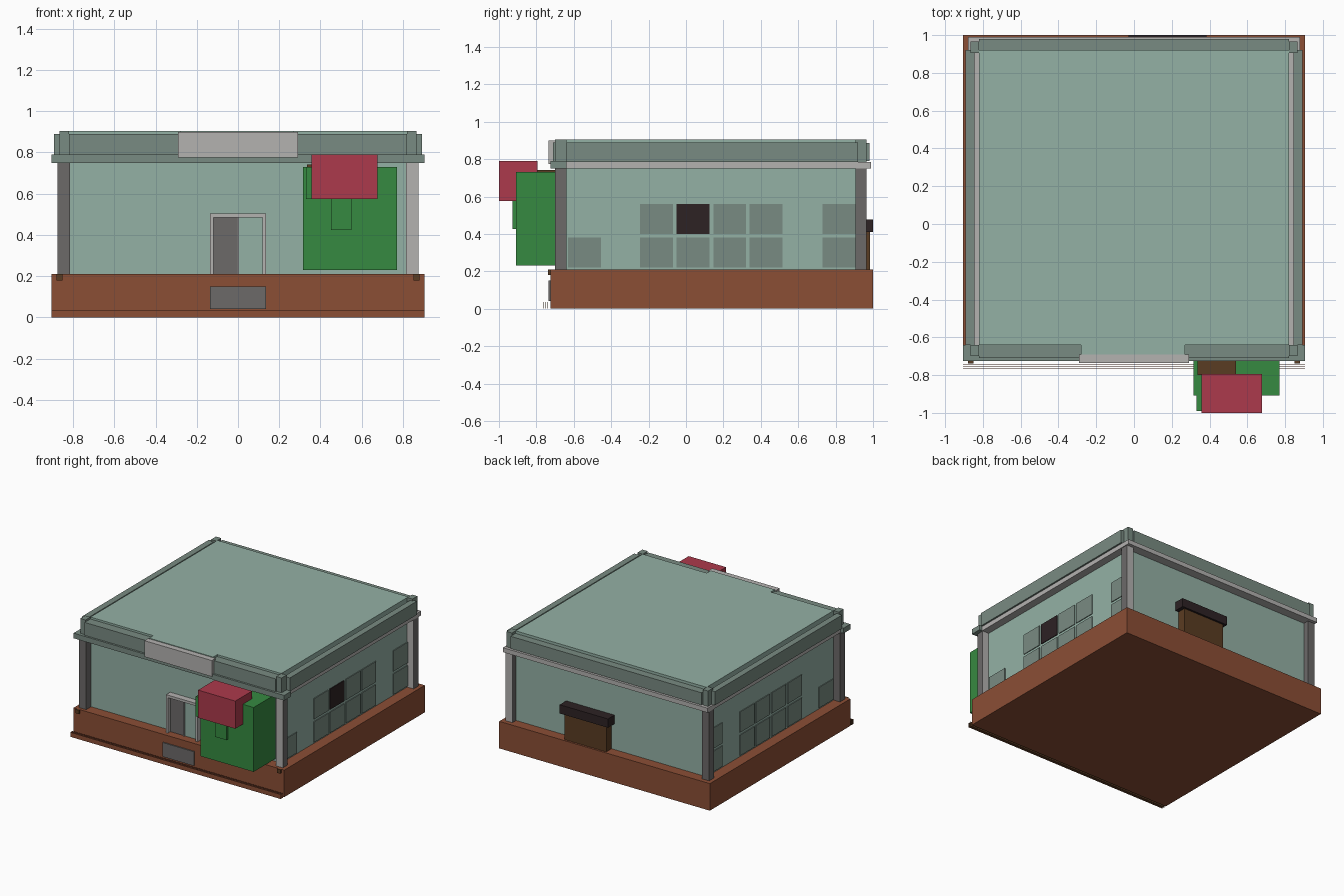
import bpy
import bmesh

if "Cube" in bpy.data.objects:
    bpy.data.objects.remove(bpy.data.objects["Cube"], do_unlink=True)


def material(name, rgb):
    """Flat colour from 8-bit display values."""
    lin = [((c / 255 + 0.055) / 1.055) ** 2.4 for c in rgb] + [1]
    m = bpy.data.materials.new(name)
    m.use_nodes = True
    m.diffuse_color = lin
    m.node_tree.nodes["Principled BSDF"].inputs["Base Color"].default_value = lin
    return m


WALL = material("pale green", (148, 177, 165))
TRIM = material("grey green", (121, 139, 130))
BRICK = material("brick brown", (139, 78, 53))
LIGHT = material("light grey", (180, 178, 176))
DARK = material("dark grey", (108, 106, 105))
GREEN = material("bright green", (54, 138, 65))
RED = material("crimson", (172, 58, 76))
BLACK = material("near black", (45, 34, 36))
WOOD = material("dark wood", (90, 60, 34))


def box(name, x, y, z, mat, accent=None, rule=None):
    """Box from x, y, z ranges; faces whose normal meets the rule take the accent."""
    bm = bmesh.new()
    bmesh.ops.create_cube(bm, size=1)
    for v in bm.verts:
        v.co = [(a + b) / 2 + c * (b - a) for c, (a, b) in zip(v.co, (x, y, z))]
    bm.normal_update()
    me = bpy.data.meshes.new(name)
    me.materials.append(mat)
    if accent:
        me.materials.append(accent)
        for f in bm.faces:
            f.material_index = int(rule(f.normal))
    bm.to_mesh(me)
    bm.free()
    ob = bpy.data.objects.new(name, me)
    bpy.context.collection.objects.link(ob)
    return ob


def side(s, a, b):
    """Range in x on the side with sign s."""
    return tuple(sorted((s * a, s * b)))


W, FRONT, BACK = 0.82, -0.64, 0.92      # wall block
FLOOR, EAVE = 0.21, 0.75

# Plinth, building body and bump behind the sign
box("plinth", (-0.905, 0.905), (-0.725, 1), (0, FLOOR), BRICK)
box("building_body", (-W, W), (FRONT, BACK), (FLOOR, 0.905), WALL)
box("sign_backing", (-0.28, 0.27), (-0.69, FRONT), (0.79, 0.905), WALL)

# Front cornice, parapet and blank sign
box("front_cornice", (-0.905, 0.905), (-0.725, FRONT), (EAVE, 0.79), TRIM)
box("front_parapet", (-W, W), (-0.71, FRONT), (0.79, 0.89), TRIM)
box("sign_board", (-0.29, 0.29), (-0.735, -0.69), (0.775, 0.9), LIGHT)

# Back cornice and parapet
box("back_cornice", (-0.88, 0.88), (BACK, 0.99), (EAVE, 0.785), LIGHT)
box("back_parapet", (-W, W), (BACK, 0.98), (0.79, 0.885), TRIM)

for s, label in ((1, "left"), (-1, "right")):
    # Side cornice and parapet
    box(label + "_cornice", side(s, W, 0.88), (FRONT, 0.99), (EAVE, 0.785), LIGHT)
    box(label + "_parapet", side(s, 0.845, 0.893), (FRONT, BACK), (0.785, 0.89), TRIM)
    # Corner pillars and parapet posts
    for end, y0, y1 in (("front", -0.7, FRONT), ("back", 0.905, 0.965)):
        box(f"{label}_{end}_pillar", side(s, W - 0.005, 0.875), (y0, y1), (FLOOR, EAVE),
            DARK, LIGHT, lambda n: s > 0 and abs(n.y) > 0.5)
        box(f"{label}_{end}_parapet_post", side(s, W, 0.865), (y0, y1), (0.785, 0.905), TRIM)
    # Window panes
    for i, y in enumerate((-0.63, -0.245, -0.05, 0.147, 0.34, 0.73)):
        for row, z in enumerate((0.22, 0.4)):
            if i == 0 and row:
                continue
            dark = s > 0 and i == 2 and row
            box(f"{label}_window_{i}_{row}", side(s, W, W + 0.006), (y, y + 0.175),
                (z, z + 0.16), BLACK if dark else TRIM)
    # Small blocks at the top of the plinth
    box(label + "_plinth_block", side(s, 0.85, 0.88), (-0.738, -0.725), (0.18, FLOOR), WOOD)

# Door frame with two leaves
for s in (1, -1):
    box("door_jamb", side(s, 0.12, 0.135), (-0.69, FRONT), (FLOOR, 0.485), LIGHT)
    box("door_leaf", side(s, 0.005, 0.12), (-0.66, FRONT), (FLOOR, 0.485), WALL if s > 0 else DARK)
box("door_lintel", (-0.135, 0.135), (-0.69, FRONT), (0.485, 0.505), LIGHT)
box("door_mullion", (-0.005, 0.005), (-0.67, FRONT), (FLOOR, 0.485), LIGHT)
box("plinth_plate", (-0.135, 0.135), (-0.734, -0.725), (0.04, 0.15), DARK)

# Low rails along the front
for i in range(3):
    y = -0.74 - 0.011 * i
    box(f"front_rail_{i}", (-0.905, 0.905), (y - 0.003, y), (0, 0.035), BRICK,
        WOOD, lambda n: n.y > 0.5 or abs(n.x) > 0.5)

# Kiosk at the front with its red hood
box("kiosk", (0.315, 0.77), (-0.908, FRONT), (0.23, 0.73), GREEN)
box("kiosk_lid", (0.335, 0.54), (-0.8, FRONT), (0.73, 0.742), WOOD)
box("kiosk_hood", (0.357, 0.677), (-1, -0.795), (0.575, 0.79), RED)
box("kiosk_hood_side", (0.33, 0.357), (-0.99, -0.9), (0.575, 0.73), GREEN)
box("kiosk_panel", (0.45, 0.55), (-0.927, -0.908), (0.425, 0.575), GREEN)

# Back porch with dark canopy
box("back_porch", (-0.005, 0.355), (BACK, 0.985), (FLOOR, 0.41), WOOD)
box("back_canopy", (-0.03, 0.385), (BACK, 1), (0.41, 0.478), BLACK)
